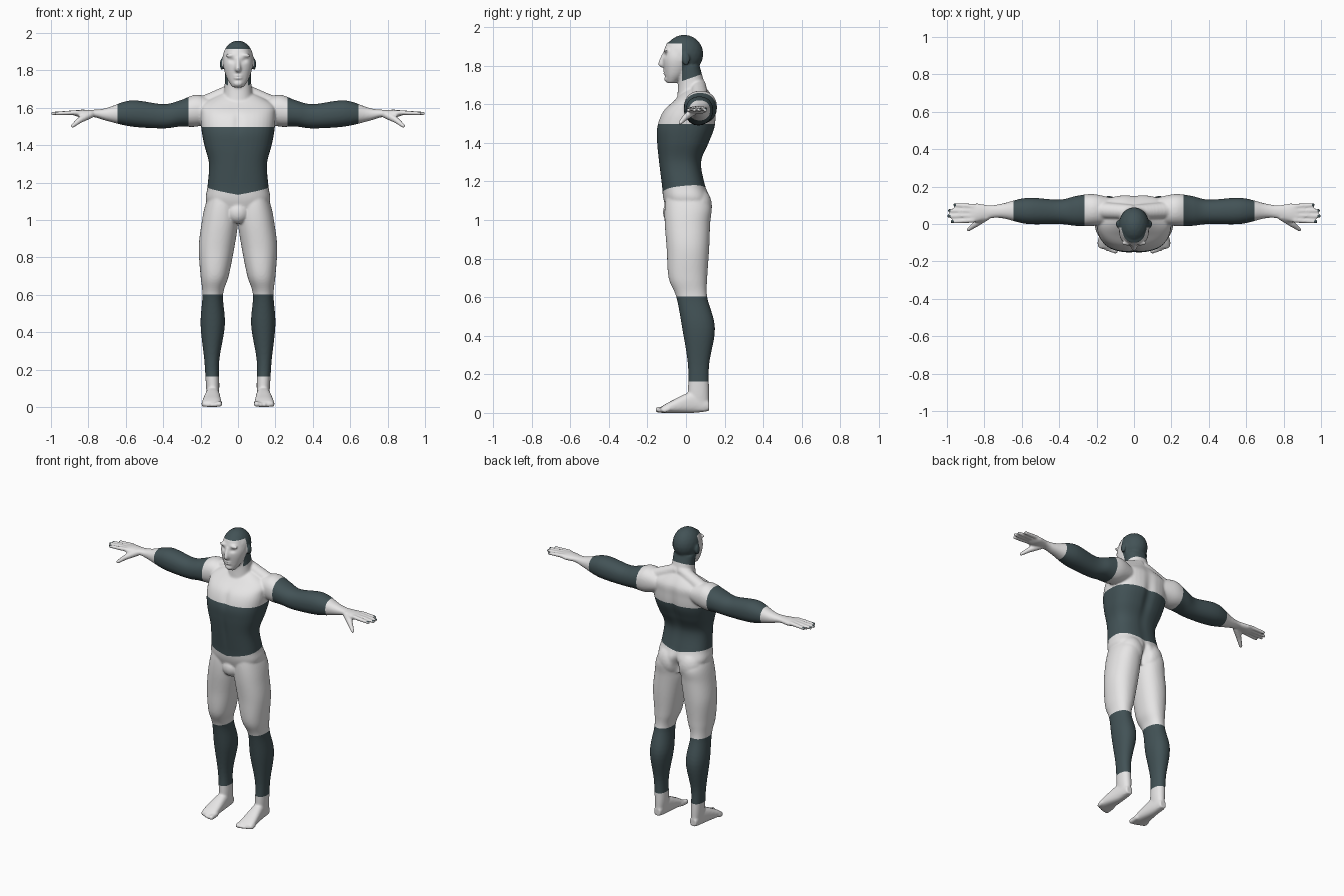
import bpy, bmesh, math
from mathutils import Vector, Matrix

cube = bpy.data.objects.get("Cube")
if cube:
    bpy.data.objects.remove(cube, do_unlink=True)


def material(name, color):
    m = bpy.data.materials.new(name)
    m.use_nodes = True
    m.diffuse_color = (*color, 1)
    bsdf = next(n for n in m.node_tree.nodes if n.type == 'BSDF_PRINCIPLED')
    bsdf.inputs["Base Color"].default_value = (*color, 1)
    return m


pale = material("pale grey", (.88, .87, .87))
dark = material("dark slate", (.055, .085, .093))

parts = bmesh.new()


def catmull_rom(before, start, end, after, t):
    """Smooth value between start and end."""
    slope_in, slope_out = (end - before) / 2, (after - start) / 2
    ease = t * t * (3 - 2 * t)
    return (start + (end - start) * ease
            + slope_in * t * (1 - t) ** 2 - slope_out * t * t * (1 - t))


def smooth_rows(rows, steps=6):
    """Fill in cross-sections between the given ones."""
    padded = [rows[0], *rows, rows[-1]]
    filled = []
    for group in zip(padded, padded[1:], padded[2:], padded[3:]):
        for step in range(steps):
            filled.append([catmull_rom(*values, step / steps) for values in zip(*group)])
    return filled + [rows[-1]]


def superellipse(low, high, wave, power):
    middle, radius = (low + high) / 2, (high - low) / 2
    return middle + radius * math.copysign(abs(wave) ** (2 / power), wave)


def loft(axis, rows, power=2.2, sides=40):
    """Rows hold the position on the axis, then the extents on the other two axes."""
    rings = []
    for t, a_low, a_high, b_low, b_high in smooth_rows(rows):
        ring = []
        for side in range(sides):
            angle = side * math.tau / sides
            a = superellipse(a_low, a_high, math.cos(angle), power)
            b = superellipse(b_low, b_high, math.sin(angle), power)
            place = {'x': (t, a, b), 'y': (a, t, b), 'z': (a, b, t)}[axis]
            ring.append(parts.verts.new(place))
        rings.append(ring)
    for ring, following in zip(rings, rings[1:]):
        for side in range(sides):
            parts.faces.new((ring[side - 1], ring[side], following[side], following[side - 1]))
    parts.faces.new(rings[0])
    parts.faces.new(rings[-1])


def centred_loft(rows, power=2.2):
    """Upright loft given by height, half width, front and back."""
    loft('z', [(z, -half, half, front, back) for z, half, front, back in rows], power)


def ball(center, radii):
    matrix = Matrix.Translation(center) @ Matrix.Diagonal((*radii, 1))
    bmesh.ops.create_icosphere(parts, subdivisions=3, radius=1, matrix=matrix)


def limb(*points, steps=10):
    """Round-ended taper through (x, y, z, radius) points."""
    for start, end in zip(points, points[1:]):
        for step in range(steps + 1):
            *center, radius = Vector(start).lerp(Vector(end), step / steps)
            ball(center, (radius, radius, radius))


# Torso, seat and shoulder slope
centred_loft([(1, .11, -.08, .09), (1.1, .17, -.115, .125), (1.18, .163, -.125, .1),
              (1.3, .155, -.14, .08), (1.4, .18, -.15, .12), (1.48, .195, -.15, .15),
              (1.56, .2, -.12, .155), (1.62, .19, -.06, .15), (1.68, .08, 0, .11)], power=2.6)
ball((.075, .06, 1.07), (.085, .075, .1))
ball((0, -.07, 1.04), (.06, .05, .06))
limb((.02, .065, 1.695, .04), (.2, .075, 1.61, .047))

# Neck and head
centred_loft([(1.6, .09, -.05, .14), (1.7, .073, -.04, .1), (1.8, .07, -.04, .07)])
ball((0, -.01, 1.86), (.083, .1, .1))
centred_loft([(1.71, .03, -.1, -.05), (1.76, .06, -.11, 0),
              (1.84, .08, -.12, .05), (1.92, .06, -.1, .04)])

# Nose, chin, lips, brow and ear
centred_loft([(1.79, .01, -.13, -.09), (1.81, .016, -.145, -.09), (1.87, .008, -.12, -.09)])
ball((0, -.1, 1.73), (.024, .014, .015))
ball((0, -.108, 1.765), (.025, .013, .013))
ball((.034, -.102, 1.88), (.034, .013, .012))
ball((.087, 0, 1.833), (.01, .02, .033))

# Arm and palm
loft('x', [(.12, 0, .14, 1.53, 1.64), (.22, -.01, .16, 1.5, 1.67), (.31, -.01, .15, 1.5, 1.64),
           (.4, 0, .13, 1.49, 1.62), (.57, 0, .14, 1.5, 1.64), (.7, .03, .11, 1.53, 1.6),
           (.77, .03, .1, 1.55, 1.59), (.84, .01, .11, 1.55, 1.59), (.88, .01, .1, 1.56, 1.585)])

# Fingers and thumb
fingertips = []
for finger in range(4):
    reach, tip = .992 - .012 * (finger - 1.3) ** 2, .012 + .03 * finger
    limb((.86, .02 + .025 * finger, 1.575, .014), (reach, tip, 1.57, .011))
    fingertips.append((reach, tip))
limb((.79, .04, 1.565, .022), (.845, 0, 1.535, .017), (.885, -.03, 1.503, .011))

# Leg
loft('z', [(1.15, .02, .15, -.1, .08), (1.07, 0, .178, -.11, .13), (.98, 0, .195, -.11, .125),
           (.85, .02, .21, -.1, .12), (.7, .05, .2, -.09, .11), (.6, .08, .19, -.05, .11),
           (.44, .07, .2, -.02, .15), (.25, .1, .18, .01, .12), (.1, .1, .17, .01, .12),
           (.01, .11, .16, .01, .12)])

# Foot and toes
loft('y', [(.12, .11, .16, .01, .06), (.04, .1, .17, 0, .11),
           (-.08, .09, .19, 0, .06), (-.13, .09, .19, 0, .03)], power=2.5)
for toe in range(5):
    x, radius = .1 + .021 * toe, .012 if toe else .016
    limb((x, -.09, .02, radius), (x, .002 * toe ** 2 - .143, radius, radius))

# Fuse the parts into one soft skin
bmesh.ops.recalc_face_normals(parts, faces=parts.faces)
mesh = bpy.data.meshes.new("parts")
parts.to_mesh(mesh)
parts.free()
body = bpy.data.objects.new("body", mesh)
bpy.context.scene.collection.objects.link(body)
fuse = body.modifiers.new("fuse", 'REMESH')
fuse.mode = 'VOXEL'
fuse.voxel_size = .006
soften = body.modifiers.new("soften", 'SMOOTH')
soften.factor = .5
soften.iterations = 8
bpy.context.view_layer.update()
skin = bpy.data.meshes.new_from_object(body.evaluated_get(bpy.context.evaluated_depsgraph_get()))
body.modifiers.clear()
body.data = skin
bpy.data.meshes.remove(mesh)
skin.materials.clear()
skin.materials.append(pale)
skin.materials.append(dark)
bm = bmesh.new()
bm.from_mesh(skin)


def crease(center, spread, push):
    """Press the skin along y with a soft falloff."""
    for vert in bm.verts:
        distance = sum(((p - c) / s) ** 2 for p, c, s in zip(vert.co, center, spread))
        vert.co.y += push * math.exp(-distance)


# Spine, seat, breastbone, belly line, eye socket and mouth
crease((0, .16, 1.4), (.03, .08, .2), -.015)
crease((0, .13, 1.05), (.02, .08, .07), -.035)
crease((0, -.15, 1.53), (.02, .06, .06), .008)
crease((0, -.14, 1.3), (.015, .05, .1), .004)
crease((.033, -.11, 1.853), (.017, .03, .011), .008)
crease((0, -.12, 1.765), (.024, .02, .004), .006)


def cut(point, normal, low, high, clear=False):
    """Slice the faces whose height lies between low and high."""
    faces = [f for f in bm.faces if low < f.calc_center_median().z < high]
    geom = set(faces)
    for face in faces:
        geom.update(face.edges)
        geom.update(face.verts)
    bmesh.ops.bisect_plane(bm, geom=list(geom), dist=1e-5, plane_co=point,
                           plane_no=normal, clear_outer=clear)


def above(point, plane):
    return (point - plane[0]).dot(plane[1]) > 0


# Keep one half, then cut clean colour borders
ankle, knee, chest, shoulder, forearm, hairline, temple = .163, .603, 1.497, .265, .645, 1.915, -.02
waist = Vector((0, -.12, 1.135)), Vector((-.19, -.1, 1))
nape = Vector((0, temple, 1.72)), Vector((0, -.35, 1))
cut((0, 0, 0), (-1, 0, 0), -1, 3, clear=True)
for level in (ankle, knee, chest, hairline):
    cut((0, 0, level), (0, 0, 1), level - .1, level + .1)
for reach in (shoulder, forearm):
    cut((reach, 0, 0), (1, 0, 0), 1.4, 1.7)
cut((0, temple, 0), (0, 1, 0), 1.7, 2)
cut(*waist, 1, 1.3)
cut(*nape, 1.65, 1.85)

# Colour the stockings, sleeves, waistband, cap and fingernails
bm.normal_update()
for face in bm.faces:
    c = face.calc_center_median()
    stocking = ankle < c.z < knee
    sleeve = shoulder < c.x < forearm and c.z > 1.4
    band = c.x < shoulder and c.z < chest and above(c, waist)
    cap = c.z > 1.7 and above(c, nape) and (c.y > temple or c.z > hairline)
    nail = face.normal.z > .3 and any(c.x > reach - .008 and abs(c.y - tip) < .008
                                      for reach, tip in fingertips)
    face.material_index = int(stocking or sleeve or band or cap or nail)
    face.smooth = True
bm.to_mesh(skin)
bm.free()
mirror = body.modifiers.new("mirror", 'MIRROR')
mirror.use_clip = True
